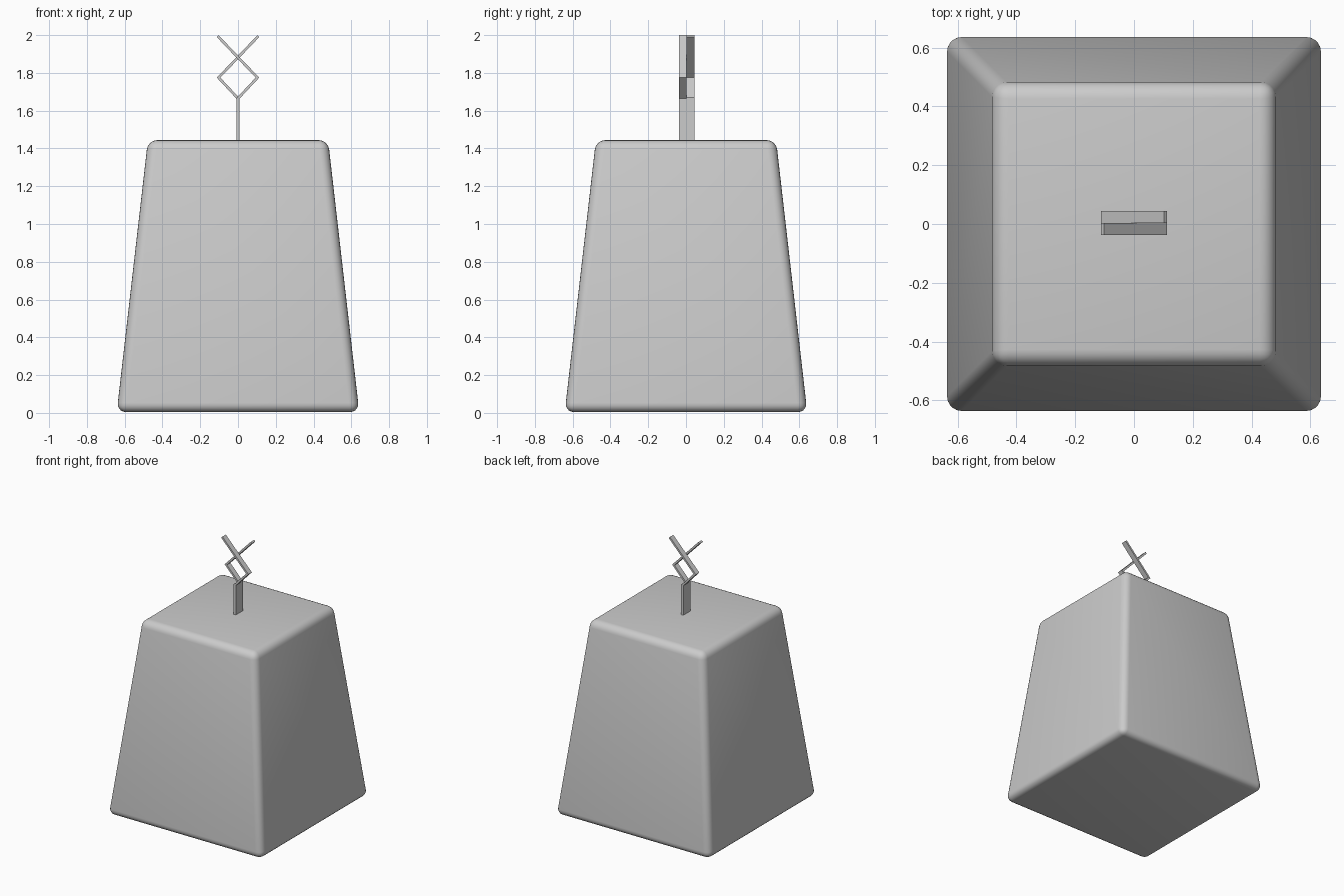
import bpy, bmesh
from mathutils import Vector

if "Cube" in bpy.data.objects:
    bpy.data.objects.remove(bpy.data.objects["Cube"])


def add_object(name, bm):
    bmesh.ops.recalc_face_normals(bm, faces=bm.faces)
    mesh = bpy.data.meshes.new(name)
    bm.to_mesh(mesh)
    bm.free()
    obj = bpy.data.objects.new(name, mesh)
    bpy.context.collection.objects.link(obj)
    return obj


def strip(name, path, thick, y0, y1):
    """Sweep a flat band of given thickness along an x-z path with mitred bends."""
    pts = [Vector(p) for p in path]
    dirs = [(b - a).normalized() for a, b in zip(pts, pts[1:])]
    bm = bmesh.new()
    rings = []
    for i, p in enumerate(pts):
        d0, d1 = dirs[max(i - 1, 0)], dirs[min(i, len(dirs) - 1)]
        n0 = Vector((-d0.y, d0.x))
        m = (n0 + Vector((-d1.y, d1.x))).normalized()
        off = m * (thick / 2 / m.dot(n0))
        a, b = p + off, p - off
        rings.append([bm.verts.new(c) for c in (
            (a.x, y0, a.y), (a.x, y1, a.y), (b.x, y1, b.y), (b.x, y0, b.y))])
    for r, s in zip(rings, rings[1:]):
        for k in range(4):
            j = (k + 1) % 4
            bm.faces.new((r[k], r[j], s[j], s[k]))
    bm.faces.new(rings[0])
    bm.faces.new(rings[-1])
    return add_object(name, bm)


# Tapered body with rounded edges
BOTTOM, TOP, Z0, Z1 = 0.642, 0.477, 0.004, 1.444
bm = bmesh.new()
bmesh.ops.create_cube(bm, size=2)
for v in bm.verts:
    half, z = (TOP, Z1) if v.co.z > 0 else (BOTTOM, Z0)
    v.co = (v.co.x * half, v.co.y * half, z)
body = add_object("body", bm)
bevel = body.modifiers.new("rounded_edges", 'BEVEL')
bevel.width = 0.05
bevel.segments = 5
bevel.limit_method = 'NONE'
bpy.context.view_layer.objects.active = body
body.select_set(True)
bpy.ops.object.modifier_apply(modifier=bevel.name)
bpy.ops.object.shade_smooth_by_angle()

# Upright stem on top
strip("stem", [(0, 1.43), (0, 1.67)], 0.018, -0.038, 0.044)

# Two zigzag strands, crossing side by side
for name, side, y0, y1 in (("front_strand", 1, -0.038, 0.003),
                           ("back_strand", -1, 0.003, 0.044)):
    path = [(0, 1.665), (0.103 * side, 1.775), (0, 1.882), (-0.108 * side, 1.995)]
    strip(name, path, 0.014, y0, y1)
